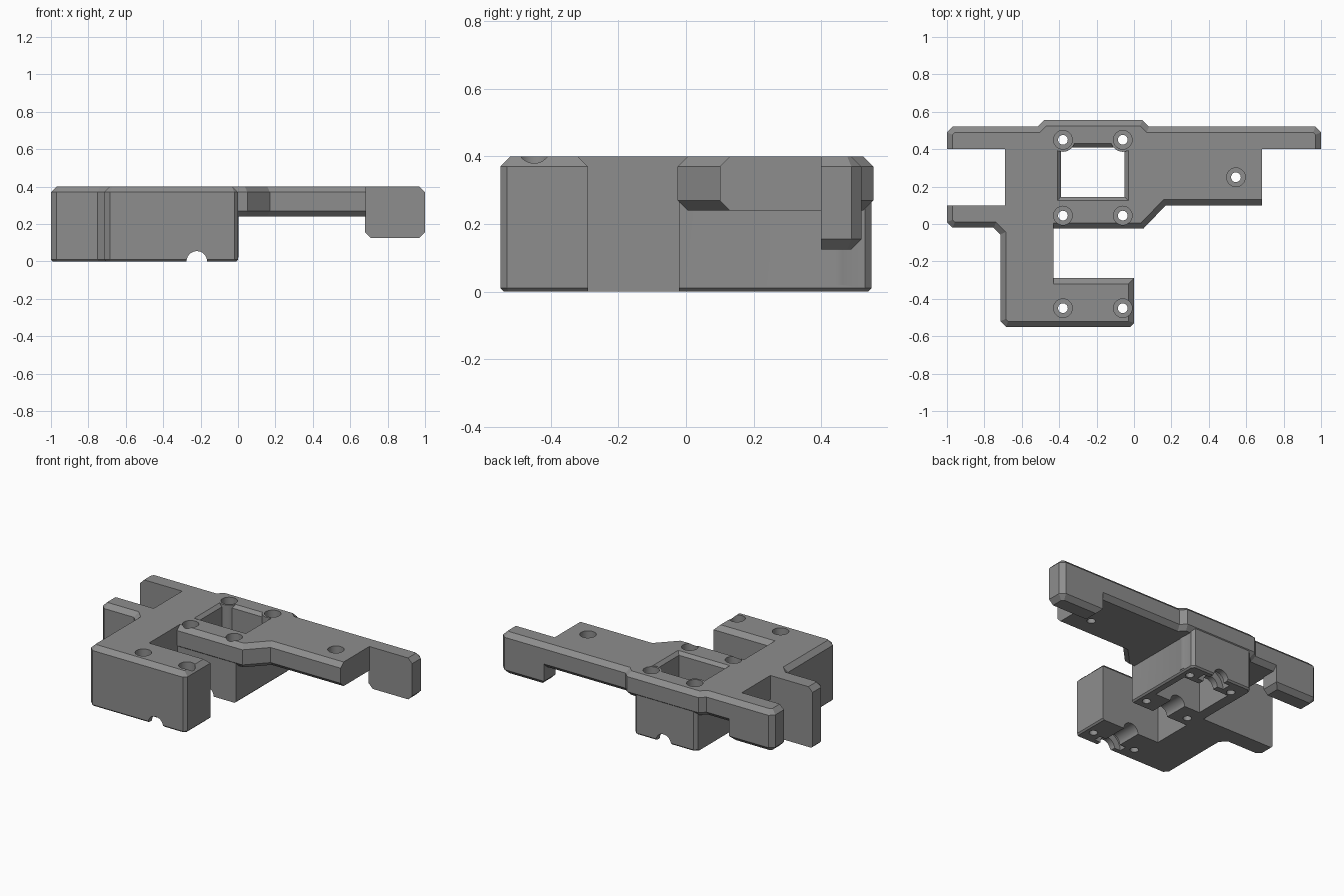
import bpy, bmesh, math
from mathutils import Vector

if "Cube" in bpy.data.objects:
    bpy.data.objects.remove(bpy.data.objects["Cube"])

grey = bpy.data.materials.new("mid grey")
grey.diffuse_color = (0.27, 0.27, 0.27, 1)
grey.use_nodes = True
grey.node_tree.nodes["Principled BSDF"].inputs["Base Color"].default_value = grey.diffuse_color


def make(name, bm):
    bmesh.ops.recalc_face_normals(bm, faces=bm.faces)
    me = bpy.data.meshes.new(name)
    bm.to_mesh(me)
    bm.free()
    ob = bpy.data.objects.new(name, me)
    bpy.context.collection.objects.link(ob)
    me.materials.append(grey)
    return ob


def offset(pts, edges, d):
    """Move the listed edges of a counter-clockwise outline inwards by d."""
    n, out = len(pts), []
    P = [Vector(p) for p in pts]
    for i in range(n):
        a, b, c = P[i - 1], P[i], P[(i + 1) % n]
        u, v = (b - a).normalized(), (c - b).normalized()
        du = d if (i - 1) % n in edges else 0
        dv = d if i in edges else 0
        p = a + Vector((-u.y, u.x)) * du
        q = b + Vector((-v.y, v.x)) * dv
        w = q - p
        t = (w.x * v.y - w.y * v.x) / (u.x * v.y - u.y * v.x)
        out.append(p + u * t)
    return out


def prism(name, pts, z0, z1, top=(), bottom=(), ct=0.03, cb=0.03):
    """Upright prism with chamfers along chosen top and bottom edges."""
    rings = []
    if bottom:
        rings.append((offset(pts, bottom, cb), z0))
    rings.append((pts, z0 + cb if bottom else z0))
    rings.append((pts, z1 - ct if top else z1))
    if top:
        rings.append((offset(pts, top, ct), z1))
    bm = bmesh.new()
    vs = [[bm.verts.new((p[0], p[1], z)) for p in r] for r, z in rings]
    n = len(pts)
    for lo, hi in zip(vs, vs[1:]):
        for i in range(n):
            j = (i + 1) % n
            bm.faces.new((lo[i], lo[j], hi[j], hi[i]))
    bm.faces.new(vs[0][::-1])
    bm.faces.new(vs[-1])
    bmesh.ops.remove_doubles(bm, verts=bm.verts, dist=1e-6)
    return make(name, bm)


def rod(name, axis, a, b, r, start, end, seg=32):
    """Cylinder along z at (a, b) = (x, y), or along y at (a, b) = (x, z)."""
    bm = bmesh.new()
    bmesh.ops.create_cone(bm, cap_ends=True, segments=seg, radius1=r, radius2=r, depth=end - start)
    mid = (start + end) / 2
    for v in bm.verts:
        x, y, z = v.co
        v.co = (a + x, b + y, mid + z) if axis == "z" else (a + x, mid + z, b + y)
    return make(name, bm)


def combine(target, tool, op):
    m = target.modifiers.new("bool", "BOOLEAN")
    m.operation, m.solver, m.object = op, "EXACT", tool
    bpy.context.view_layer.objects.active = target
    bpy.ops.object.modifier_apply(modifier=m.name)
    bpy.data.objects.remove(tool)


# Top plate with the stepped front and back edges
plate = [(-.69, .05), (-.43, .05), (-.43, -.025), (.05, -.025), (.17, .1), (.685, .1),
         (.685, .52), (.08, .52), (.045, .555), (-.48, .555), (-.515, .52), (-.69, .52)]
e = (2, 3, 4, 6, 7, 8, 9, 10)
body = prism("mounting_bracket", plate, .24, .40, e, e)

# Front housing with the front left ear
housing = [(-1, .1), (-1, .01), (-.97, -.02), (-.75, -.02), (-.715, -.055), (-.715, -.52),
           (-.685, -.55), (-.02, -.55), (0, -.53), (0, -.29), (-.43, -.29), (-.43, .1)]
adds = [prism("front_housing", housing, 0, .40, tuple(range(10)), tuple(range(9)), .03, .01)]

# Rear housing below the plate
rear = [(-.46, -.02), (0, -.02), (0, .53), (-.02, .55), (-.44, .55), (-.46, .53)]
adds.append(prism("rear_housing", rear, 0, .32, (), (1, 2, 3, 4), cb=.01))

# Back ears, mirrored left and right
right_ear = [(.68, .4), (1, .4), (1, .49), (.97, .52), (.68, .52)]
left_ear = [(-x, y) for x, y in reversed(right_ear)]
adds.append(prism("right_ear", right_ear, .125, .40, (1, 2, 3), (1, 2, 3, 4)))
adds.append(prism("left_ear", left_ear, .125, .40, (0, 1, 2), (0, 1, 2, 4)))
for a in adds:
    combine(body, a, "UNION")

# Square window with a flared rim
window = [(-.39, .145), (-.05, .145), (-.05, .41), (-.39, .41)]
combine(body, prism("window", window, -.1, .5), "DIFFERENCE")
rim = [(-.41, .125), (-.03, .125), (-.03, .43), (-.41, .43)]
combine(body, prism("rim", rim, .38, .42, (), (0, 1, 2, 3), cb=.02), "DIFFERENCE")

# Screw bosses in the window corners
for x in (-.38, -.06):
    combine(body, rod("boss", "z", x, .45, .064, .02, .3999), "UNION")

# Wheel chamber, side chamber, shaft bore and bearing seats along y
for r, y0, y1, seg in ((.438, -.29, -.02, 96), (.253, -.40, -.28, 64), (.055, -.7, .7, 32),
                       (.10, -.51, -.46, 40), (.13, .00, .05, 40), (.09, .04, .10, 40),
                       (.10, .45, .51, 40)):
    combine(body, rod("bore", "y", -.22, 0, r, y0, y1, seg), "DIFFERENCE")

# Vertical screw holes with counterbores
screws = [(x, y) for x in (-.38, -.06) for y in (-.45, .045, .45)] + [(.545, .25)]
for x, y in screws:
    combine(body, rod("hole", "z", x, y, .026, -.1, .5, 24), "DIFFERENCE")
    combine(body, rod("counterbore", "z", x, y, .05, .34, .5), "DIFFERENCE")

# Ear holes along y, with counterbores on the outer sides
for x, z, y0, y1, s0, s1 in ((.845, .26, .3, .6, .46, .6), (-.845, .26, .3, .6, .46, .6),
                             (-.845, .19, -.2, .2, -.2, .03)):
    combine(body, rod("ear_hole", "y", x, z, .037, y0, y1, 24), "DIFFERENCE")
    combine(body, rod("ear_counterbore", "y", x, z, .062, s0, s1), "DIFFERENCE")

bpy.ops.object.select_all(action="DESELECT")
body.select_set(True)
bpy.context.view_layer.objects.active = body
bpy.ops.object.shade_smooth_by_angle(angle=math.radians(25))
